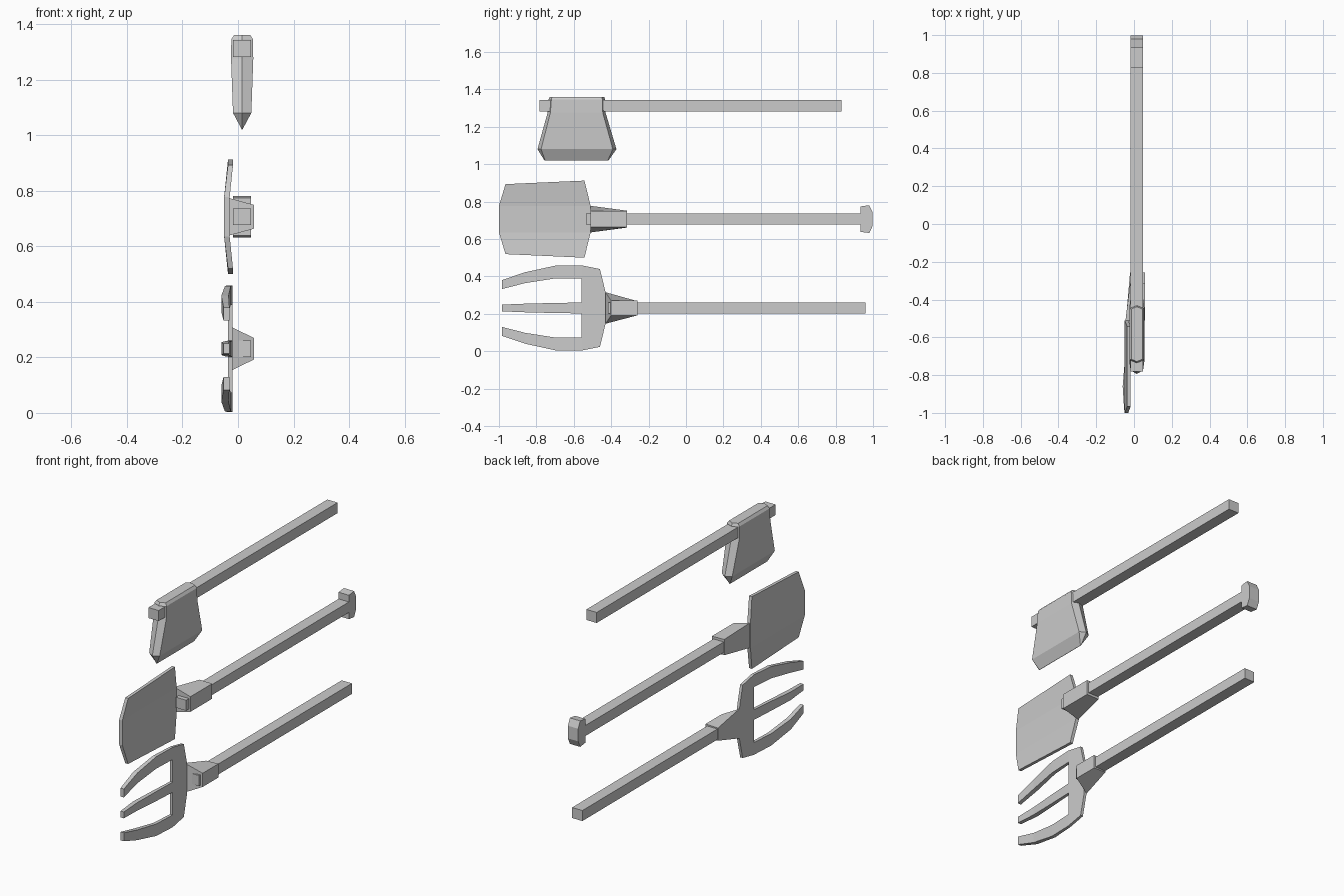
import bpy, bmesh

if "Cube" in bpy.data.objects:
    bpy.data.objects.remove(bpy.data.objects["Cube"])


def loft(name, rings):
    """Skin a list of equal-length point rings and cap both ends."""
    bm = bmesh.new()
    loops = [[bm.verts.new(p) for p in r] for r in rings]
    n = len(loops[0])
    for a, b in zip(loops, loops[1:]):
        for i in range(n):
            j = (i + 1) % n
            bm.faces.new((a[i], a[j], b[j], b[i]))
    bm.faces.new(loops[0])
    bm.faces.new(loops[-1])
    bmesh.ops.remove_doubles(bm, verts=bm.verts, dist=1e-5)
    bmesh.ops.recalc_face_normals(bm, faces=bm.faces)
    me = bpy.data.meshes.new(name)
    bm.to_mesh(me)
    bm.free()
    ob = bpy.data.objects.new(name, me)
    bpy.context.collection.objects.link(ob)
    return ob


def rect(y, x0, x1, z0, z1):
    """Rectangular cross-section at one y."""
    return [(x0, y, z0), (x1, y, z0), (x1, y, z1), (x0, y, z1)]


def handle(name, y0, y1, zc):
    loft(name, [rect(y, -0.018, 0.047, zc - 0.03, zc + 0.03) for y in (y0, y1)])


def socket(name, zc, base_y, top_y, rear_y, base_x, base_w, rear_w, top_w):
    """Tapered collar, wide where it meets the tool head."""
    def ring(yb, yt, x, w):
        return [(x, yb, zc - w), (0.057, yt, zc - top_w),
                (0.057, yt, zc + top_w), (x, yb, zc + w)]
    loft(name, [ring(base_y, top_y, base_x, base_w),
                ring(rear_y, rear_y, -0.021, rear_w)])


# Axe: six-sided head with ridged ends, and its handle
CX = 0.015
head = []
for z, hx, y0, y1, inset in [(1.02, 0.001, -0.757, -0.414, 0.004),
                             (1.08, 0.033, -0.794, -0.372, 0.019),
                             (1.275, 0.040, -0.740, -0.430, 0.015),
                             (1.345, 0.039, -0.735, -0.432, 0.015),
                             (1.36, 0.029, -0.728, -0.438, 0.012)]:
    head.append([(CX, y0, z), (CX + hx, y0 + inset, z), (CX + hx, y1 - inset, z),
                 (CX, y1, z), (CX - hx, y1 - inset, z), (CX - hx, y0 + inset, z)])
loft("axe_head", head)
handle("axe_handle", -0.782, 0.831, 1.312)

# Shovel: blade of three bent strips, socket, handle and end grip
SZ = 0.706
blade = []
for zf, zr, yf, yr, x0, x1 in [(-0.187, -0.206, -0.965, -0.543, -0.036, -0.018),
                               (-0.071, -0.071, -1.0, -0.51, -0.05, -0.03),
                               (0.071, 0.071, -1.0, -0.51, -0.05, -0.03),
                               (0.187, 0.206, -0.965, -0.543, -0.036, -0.018)]:
    blade.append([(x0, yf, SZ + zf), (x1, yf, SZ + zf),
                  (x1, yr, SZ + zr), (x0, yr, SZ + zr)])
loft("shovel_blade", blade)
socket("shovel_socket", SZ, -0.51, -0.51, -0.315, -0.045, 0.071, 0.045, 0.043)
handle("shovel_handle", -0.535, 0.95, SZ)
grip = [(0.933, -0.068), (0.98, -0.074), (0.998, -0.036),
        (0.998, 0.036), (0.98, 0.074), (0.933, 0.068)]
loft("shovel_grip", [[(x, y, SZ + z) for y, z in grip] for x in (-0.018, 0.047)])

# Fork: crossbar, curved tines, socket and handle
FZ = 0.231
loft("fork_crossbar", [rect(y, -0.036, -0.02, FZ - w, FZ + w)
                       for y, w in [(-0.56, 0.228), (-0.46, 0.208), (-0.43, 0.084)]])
# each row: y, back x, front x, inner z, outer z, middle tine half width
tine = [(-0.56, -0.036, -0.020, 0.158, 0.228, 0.029),
        (-0.70, -0.047, -0.026, 0.158, 0.226, 0.027),
        (-0.86, -0.060, -0.034, 0.133, 0.191, 0.023),
        (-0.985, -0.052, -0.031, 0.101, 0.149, 0.018)]
for s, side in ((1, "upper"), (-1, "lower")):
    loft("fork_tine_" + side, [rect(y, x0, x1, FZ + s * a, FZ + s * b)
                               for y, x0, x1, a, b, _ in tine])
loft("fork_tine_middle", [rect(y, x0, x1, FZ - w, FZ + w)
                          for y, x0, x1, _, _, w in tine])
socket("fork_socket", FZ, -0.43, -0.40, -0.258, -0.036, 0.084, 0.036, 0.039)
handle("fork_handle", -0.418, 0.96, FZ)
